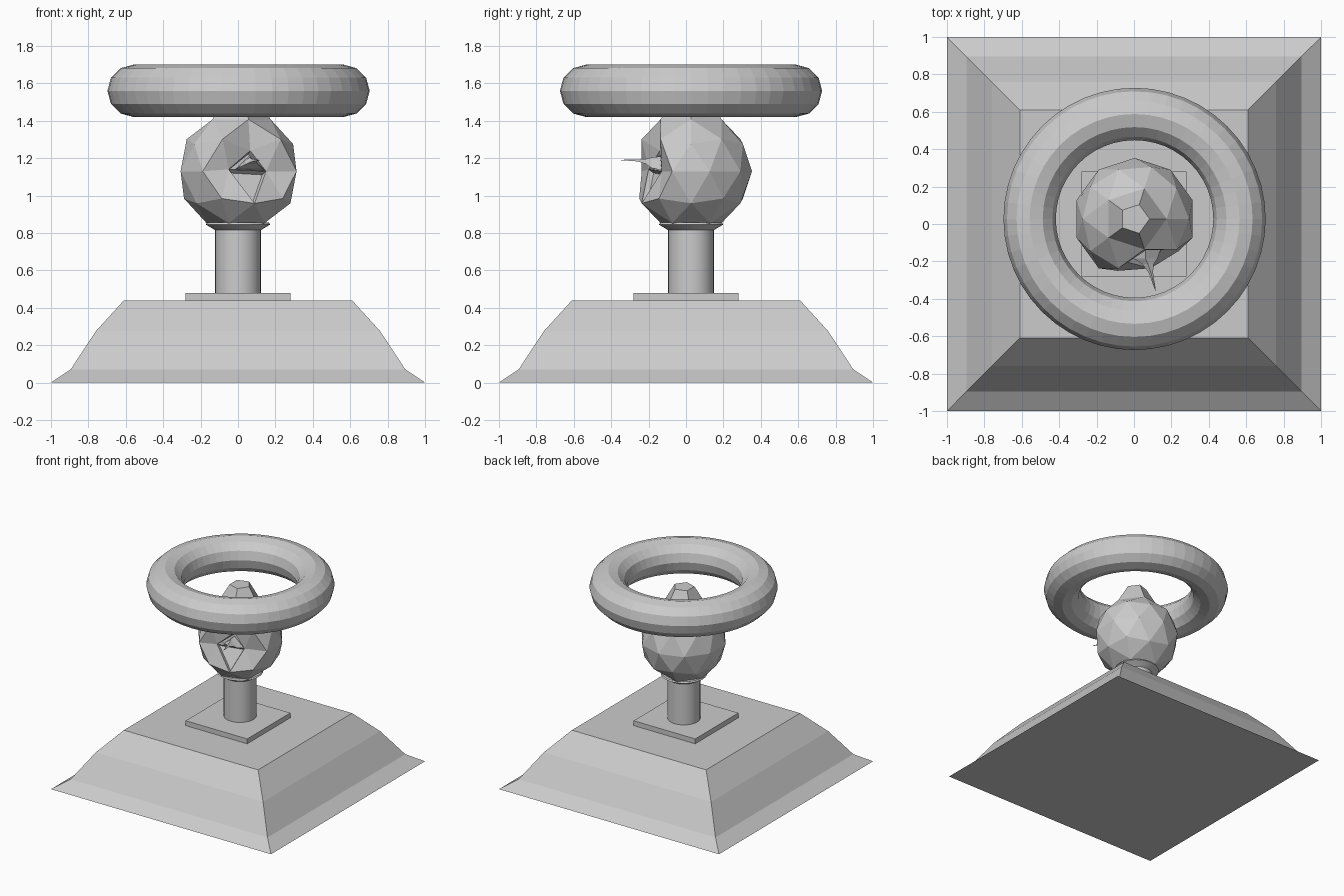
import bpy, bmesh, math
from mathutils import Vector

if "Cube" in bpy.data.objects:
    bpy.data.objects.remove(bpy.data.objects["Cube"])

CY = 0.027      # stem, ball and ring sit slightly behind centre


def finish(bm, name, smooth=False):
    bmesh.ops.recalc_face_normals(bm, faces=bm.faces[:])
    me = bpy.data.meshes.new(name)
    bm.to_mesh(me)
    bm.free()
    ob = bpy.data.objects.new(name, me)
    bpy.context.collection.objects.link(ob)
    if smooth:
        bpy.ops.object.select_all(action='DESELECT')
        ob.select_set(True)
        bpy.context.view_layer.objects.active = ob
        bpy.ops.object.shade_smooth_by_angle(angle=math.radians(30))
    return ob


def loft(name, rings, smooth=False):
    """Closed skin through rings of points, capped at both ends."""
    bm = bmesh.new()
    vs = [[bm.verts.new(p) for p in r] for r in rings]
    n = len(vs[0])
    for a, b in zip(vs, vs[1:]):
        for i in range(n):
            bm.faces.new((a[i], a[(i + 1) % n], b[(i + 1) % n], b[i]))
    bm.faces.new(vs[0][::-1])
    bm.faces.new(vs[-1])
    return finish(bm, name, smooth)


def square(h, z):
    return [(-h, -h, z), (h, -h, z), (h, h, z), (-h, h, z)]


def circle(r, z, n=32):
    return [(r * math.cos(2 * math.pi * i / n), CY + r * math.sin(2 * math.pi * i / n), z)
            for i in range(n)]


# stepped square base and thin plate
loft("base", [square(1, 0), square(.895, .07), square(.76, .275), square(.61, .44)])
loft("plate", [square(.28, .435), square(.28, .48)])

# stem and flared collar
loft("stem", [circle(.122, .475), circle(.122, .83)], True)
loft("collar", [circle(.122, .815), circle(.172, .845), circle(.165, .855)], True)

# faceted ball with raised top and a dented front
R, C = .326, Vector((.003, CY, 1.13))
bm = bmesh.new()
bmesh.ops.create_icosphere(bm, subdivisions=2, radius=R)
bmesh.ops.translate(bm, verts=bm.verts[:], vec=C)


def vert(d):
    return min(bm.verts, key=lambda v: (v.co - (C + Vector(d) * R)).length)


inner = [vert((0, -1, 0)), vert((.588, -.809, 0)), vert((.276, -.85, .447))]
low = vert((.263, -.809, -.526))
for v, co in zip(inner, [(-.05, -.20, 1.14), (.15, -.13, 1.13), (.065, -.14, 1.24)]):
    v.co = co

# sunken panels around the spike
for a, b, c in [inner, (inner[0], inner[1], low)]:
    face = next(f for f in bm.faces if {a, b, c} == set(f.verts))
    bmesh.ops.inset_individual(bm, faces=[face], thickness=.015, depth=-.03)

# pentagonal knob on the top
bmesh.ops.dissolve_verts(bm, verts=[vert((0, 0, 1))])
top = max(bm.faces, key=lambda f: f.calc_center_median().z)
top = bmesh.ops.extrude_discrete_faces(bm, faces=[top])["faces"][0]
for v in top.verts:
    v.co = (C.x + (v.co.x - C.x) * .47, CY + (v.co.y - CY) * .47, 1.56)
finish(bm, "ball")

# bent spike with a wide triangular foot
def tri(s, x, y, z):
    return [(x - .085 * s, y, z - .03 * s), (x + .085 * s, y, z - .03 * s), (x, y, z + .045 * s)]


loft("spike", [tri(1, .06, -.13, 1.165), tri(.75, .062, -.185, 1.17), tri(.35, .075, -.215, 1.18),
               tri(.14, .09, -.26, 1.187), tri(.02, .115, -.355, 1.19)])

# hovering ring
bpy.ops.mesh.primitive_torus_add(location=(.003, CY, 1.56), major_radius=.561, minor_radius=.14,
                                 major_segments=48, minor_segments=12)
bpy.context.object.name = "ring"
